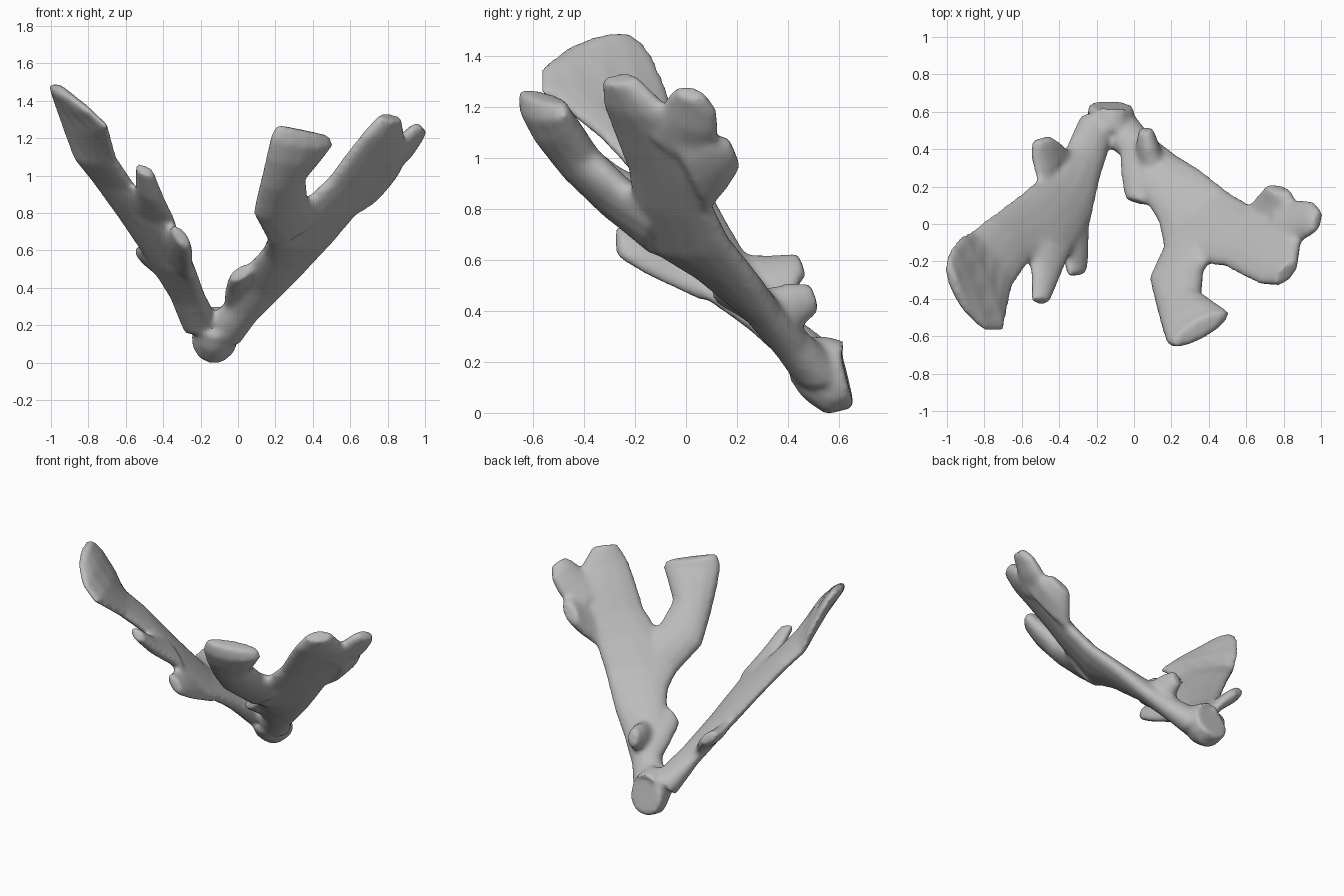
import bpy, bmesh, math
from mathutils import Vector

old = bpy.data.objects.get("Cube")
if old:
    bpy.data.objects.remove(old, do_unlink=True)

SIDES = 12


def loft(bm, ribs):
    """Skin flattened oval sections; each rib is (edge point, other edge point, half thickness)."""
    mids = [(Vector(a) + Vector(b)) / 2 for a, b, t in ribs]
    rings = []
    for i, (a, b, thick) in enumerate(ribs):
        half = (Vector(a) - Vector(b)) / 2
        tangent = mids[min(i + 1, len(ribs) - 1)] - mids[max(i - 1, 0)]
        normal = half.cross(tangent).normalized() * thick
        angles = [math.tau * k / SIDES for k in range(SIDES)]
        rings.append([bm.verts.new(mids[i] + half * math.cos(w) + normal * math.sin(w))
                      for w in angles])
    for low, high in zip(rings, rings[1:]):
        for k in range(SIDES):
            n = (k + 1) % SIDES
            bm.faces.new((low[k], low[n], high[n], high[k]))
    bm.faces.new(rings[0][::-1])
    bm.faces.new(rings[-1])


# Cut stub where both limbs meet
stub = [
    ((0, .64, .15), (-.25, .64, .19), .13),
    ((0, .6, .14), (-.25, .6, .18), .15),
    ((-.01, .54, .19), (-.24, .54, .21), .14),
    ((-.03, .46, .25), (-.21, .46, .25), .1),
]

# Left limb and its lobes
left_limb = [
    ((.01, .57, .14), (-.14, .44, .27), .09),
    ((.1, .46, .26), (-.06, .37, .35), .075),
    ((.23, .37, .39), (.01, .22, .49), .07),
    ((.37, .29, .54), (.13, .01, .62), .07),
    ((.51, .18, .69), (.16, -.14, .69), .07),
    ((.63, .11, .83), (.34, -.2, .87), .065),
    ((.74, .09, .94), (.48, -.22, 1.0), .06),
    ((.86, .06, 1.08), (.59, -.28, 1.15), .06),
    ((.89, -.05, 1.2), (.68, -.32, 1.26), .055),
    ((.87, -.19, 1.34), (.76, -.32, 1.34), .045),
]
left_knob = [
    ((.16, .36, .39), (.01, .32, .42), .12),
    ((.13, .45, .45), (.01, .43, .46), .09),
    ((.1, .52, .48), (.02, .51, .48), .06),
]
left_low_lobe = [
    ((.1, .4, .37), (-.08, .42, .31), .06),
    ((.1, .25, .49), (-.07, .25, .41), .05),
    ((.08, .11, .55), (-.05, .14, .47), .04),
]
left_outer_lobe = [
    ((.61, .1, .82), (.84, -.04, 1.1), .06),
    ((.67, .17, .91), (.88, .08, 1.13), .06),
    ((.71, .22, 1.0), (.83, .18, 1.1), .045),
]
left_end_lobe = [
    ((.76, .11, 1.0), (.78, -.17, 1.16), .06),
    ((.9, .14, 1.13), (.87, -.09, 1.22), .055),
    ((.96, .13, 1.21), (.93, -.06, 1.28), .045),
    ((1.0, .08, 1.27), (.97, -.03, 1.3), .035),
]
left_inner_prong = [
    ((.44, -.1, .84), (.17, -.1, .65), .07),
    ((.37, -.24, .92), (.08, -.29, .82), .075),
    ((.36, -.36, 1.03), (.12, -.45, .98), .08),
    ((.46, -.43, 1.14), (.15, -.57, 1.13), .08),
    ((.51, -.46, 1.19), (.17, -.63, 1.23), .07),
    ((.49, -.47, 1.24), (.2, -.64, 1.3), .05),
]

# Right limb and its lobes
right_limb = [
    ((-.28, .6, .23), (-.13, .43, .24), .09),
    ((-.36, .43, .39), (-.18, .26, .37), .06),
    ((-.49, .27, .6), (-.23, .03, .52), .055),
    ((-.64, .15, .81), (-.34, -.16, .76), .05),
    ((-.79, .04, 1.02), (-.55, -.19, .96), .045),
    ((-.88, -.03, 1.13), (-.65, -.33, 1.11), .045),
    ((-.93, -.05, 1.27), (-.7, -.57, 1.29), .045),
    ((-.98, -.11, 1.42), (-.8, -.57, 1.38), .04),
    ((-1.0, -.17, 1.49), (-.91, -.46, 1.46), .035),
    ((-1.0, -.22, 1.52), (-.95, -.36, 1.5), .03),
]
right_prong = [
    ((-.58, -.08, .9), (-.33, -.13, .76), .05),
    ((-.55, -.26, .98), (-.4, -.29, .9), .045),
    ((-.55, -.4, 1.09), (-.45, -.41, 1.03), .035),
]
right_inner_lobe = [
    ((-.43, 0, .74), (-.24, .08, .46), .045),
    ((-.37, -.18, .75), (-.25, -.16, .58), .045),
    ((-.35, -.27, .76), (-.26, -.26, .64), .035),
]
right_outer_lobe = [
    ((-.52, .24, .65), (-.34, .4, .43), .04),
    ((-.55, .36, .64), (-.4, .45, .52), .045),
    ((-.54, .45, .65), (-.45, .48, .57), .035),
]

bm = bmesh.new()
for part in (stub, left_limb, left_knob, left_low_lobe, left_outer_lobe, left_end_lobe,
             left_inner_prong, right_limb, right_prong, right_inner_lobe, right_outer_lobe):
    piece = bmesh.new()
    loft(piece, part)
    bmesh.ops.recalc_face_normals(piece, faces=piece.faces)
    mesh = bpy.data.meshes.new("piece")
    piece.to_mesh(mesh)
    piece.free()
    bm.from_mesh(mesh)
    bpy.data.meshes.remove(mesh)

mesh = bpy.data.meshes.new("forked_branch")
bm.to_mesh(mesh)
bm.free()
branch = bpy.data.objects.new("forked_branch", mesh)
bpy.context.collection.objects.link(branch)

# One grey material
grey = bpy.data.materials.new("plain_grey")
grey.use_nodes = True
grey.diffuse_color = (.5, .5, .5, 1)
grey.node_tree.nodes["Principled BSDF"].inputs["Base Color"].default_value = (.5, .5, .5, 1)
mesh.materials.append(grey)

# Fuse the lobes into one soft, rounded skin
fuse = branch.modifiers.new("fuse", 'REMESH')
fuse.mode = 'VOXEL'
fuse.voxel_size = .014
fuse.use_smooth_shade = True
soften = branch.modifiers.new("soften", 'SMOOTH')
soften.factor = .5
soften.iterations = 16
bpy.context.view_layer.objects.active = branch
branch.select_set(True)
for name in ("fuse", "soften"):
    bpy.ops.object.modifier_apply(modifier=name)
bpy.ops.object.shade_smooth_by_angle(angle=math.radians(50))

# Stand on the ground, centred
pts = [v.co for v in branch.data.vertices]
low = Vector([min(p[i] for p in pts) for i in range(3)])
high = Vector([max(p[i] for p in pts) for i in range(3)])
centre = (low + high) / 2
centre.z = low.z
for v in branch.data.vertices:
    v.co -= centre
